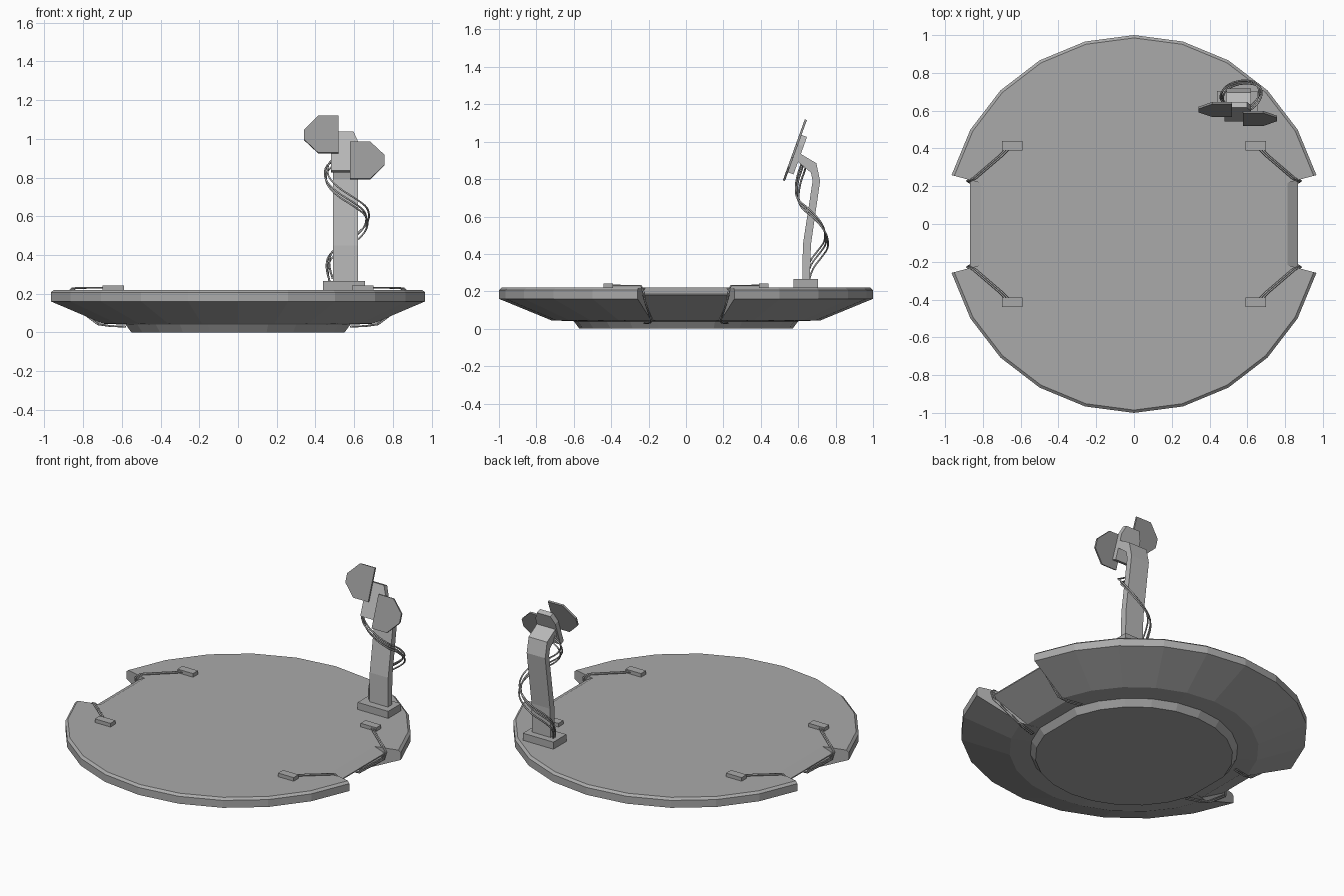
import bpy, bmesh, math
from mathutils import Vector

cube = bpy.data.objects.get("Cube")
if cube:
    bpy.data.objects.remove(cube)


def material(name, value):
    m = bpy.data.materials.new(name)
    m.use_nodes = True
    color = (value, value, value, 1)
    m.diffuse_color = color
    m.node_tree.nodes["Principled BSDF"].inputs["Base Color"].default_value = color
    return m


deck_grey = material("deck grey", 0.40)
post_grey = material("light post grey", 0.48)
panel_grey = material("panel grey", 0.31)
cable_grey = material("cable grey", 0.38)


def finish(name, bm, mat):
    bmesh.ops.remove_doubles(bm, verts=bm.verts, dist=0.0005)
    bmesh.ops.recalc_face_normals(bm, faces=bm.faces)
    mesh = bpy.data.meshes.new(name)
    bm.to_mesh(mesh)
    bm.free()
    mesh.materials.append(mat)
    ob = bpy.data.objects.new(name, mesh)
    bpy.context.collection.objects.link(ob)
    return ob


def loft(name, loops, mat):
    """Skin a stack of equal closed loops and cap both ends."""
    bm = bmesh.new()
    rings = [[bm.verts.new(p) for p in loop] for loop in loops]
    for a, b in zip(rings, rings[1:]):
        for i in range(len(a)):
            j = (i + 1) % len(a)
            bm.faces.new((a[i], a[j], b[j], b[i]))
    bm.faces.new(rings[0][::-1])
    bm.faces.new(rings[-1])
    return finish(name, bm, mat)


def box(name, low, high, mat):
    corners = [(low[0], low[1]), (high[0], low[1]), (high[0], high[1]), (low[0], high[1])]
    return loft(name, [[(x, y, z) for x, y in corners] for z in (low[2], high[2])], mat)


def cable(name, points, radius, kind='NURBS'):
    curve = bpy.data.curves.new(name, 'CURVE')
    curve.dimensions = '3D'
    curve.bevel_depth = radius
    curve.bevel_resolution = 1
    curve.resolution_u = 4
    curve.use_fill_caps = True
    spline = curve.splines.new(kind)
    spline.points.add(len(points) - 1)
    for p, co in zip(spline.points, points):
        p.co = (*co, 1)
    if kind == 'NURBS':
        spline.order_u = 3
        spline.use_endpoint_u = True
    curve.materials.append(cable_grey)
    ob = bpy.data.objects.new(name, curve)
    bpy.context.collection.objects.link(ob)
    return ob


# Round deck: each level is outer radius, height, notch radius, notch height
levels = [(0.57, 0, 0.57, 0), (0.60, 0.04, 0.60, 0.04), (0.72, 0.045, 0.68, 0.045),
          (1, 0.16, 0.90, 0.18), (1, 0.207, 0.90, 0.187), (0.985, 0.22, 0.84, 0.22)]


def deck_loop(level):
    outer_r, outer_z, notch_r, notch_z = level
    loop = []
    for side in (0, 180):
        arc = [side + 15 * k for k in range(1, 12)]
        spots = [(arc[0], notch_r, notch_z)]
        spots += [(a, outer_r, outer_z) for a in arc]
        spots.append((arc[-1], notch_r, notch_z))
        for a, r, z in spots:
            t = math.radians(a)
            loop.append((r * math.cos(t), r * math.sin(t), z))
    return loop


loft("deck", [deck_loop(lv) for lv in levels], deck_grey)

# Deck clamps with paired cables running over the notch edges
for sx, h in ((1, "left"), (-1, "right")):
    for sy, v in ((1, "back"), (-1, "front")):
        xs = sorted((sx * 0.59, sx * 0.70))
        ys = sorted((sy * 0.39, sy * 0.44))
        box(f"{v}_{h}_clamp", (xs[0], ys[0], 0.215), (xs[1], ys[1], 0.243), deck_grey)
        for n, off in enumerate((0, 0.014)):
            path = [(0.66 + off, 0.40, 0.231), (0.70 + off, 0.36, 0.231),
                    (0.84 + off, 0.24, 0.229), (0.87 + off, 0.228, 0.20),
                    (0.86 + off, 0.221, 0.155), (0.71 + off, 0.185, 0.042),
                    (0.66, 0.19 + off, 0.033), (0.58, 0.21 + off, 0.03)]
            cable(f"{v}_{h}_cable_{n + 1}", [(sx * x, sy * y, z) for x, y, z in path],
                  0.005, 'POLY')

# Post foot and bent post
box("post_foot", (0.44, 0.575, 0.215), (0.655, 0.705, 0.265), deck_grey)
post_path = [(0.622, 0.662, 0.26), (0.625, 0.668, 0.45), (0.677, 0.717, 0.79)]
sections = [((f, z), (b, z)) for f, b, z in post_path]
sections += [((0.668, 0.835), (0.697, 0.885)), ((0.595, 0.895), (0.61, 0.937))]
loft("post", [[(0.49, *f), (0.62, *f), (0.62, *b), (0.49, *b)] for f, b in sections], post_grey)


# Tilted head: front-view outlines projected onto a leaning plane
def plate(name, outline, offset, thick, mat):
    back = Vector((0, 0.94, -0.34))
    front = [Vector((x, 0.519 + 0.36 * (z - 0.797), z)) + back * offset for x, z in outline]
    return loft(name, [front, [p + back * thick for p in front]], mat)


plate("head_bracket", [(0.48, 0.84), (0.62, 0.84), (0.62, 0.99), (0.597, 1.04),
                       (0.503, 1.04), (0.48, 0.99)], 0.01, 0.033, post_grey)
wing = [(0, 0), (0.105, 0), (0.178, 0.072), (0.178, 0.124), (0.105, 0.192), (0, 0.192)]
plate("left_panel", [(0.578 + x, 0.794 + z) for x, z in wing], 0, 0.012, panel_grey)
plate("right_panel", [(0.52 - x, 1.12 - z) for x, z in wing], 0, 0.012, panel_grey)

# Cables winding around the post
wind = [(0.475, 0.645, 0.26), (0.45, 0.655, 0.33), (0.47, 0.72, 0.41), (0.56, 0.755, 0.46),
        (0.66, 0.74, 0.54), (0.665, 0.67, 0.62), (0.60, 0.60, 0.67), (0.50, 0.59, 0.73),
        (0.44, 0.60, 0.80), (0.46, 0.63, 0.88), (0.52, 0.63, 0.89)]
for n, (dx, dy, dz) in enumerate(((0, 0, 0), (0.014, -0.006, 0.018), (0.006, 0.01, -0.022))):
    cable(f"post_cable_{n + 1}", [(x + dx, y + dy, z + dz) for x, y, z in wind], 0.005)
